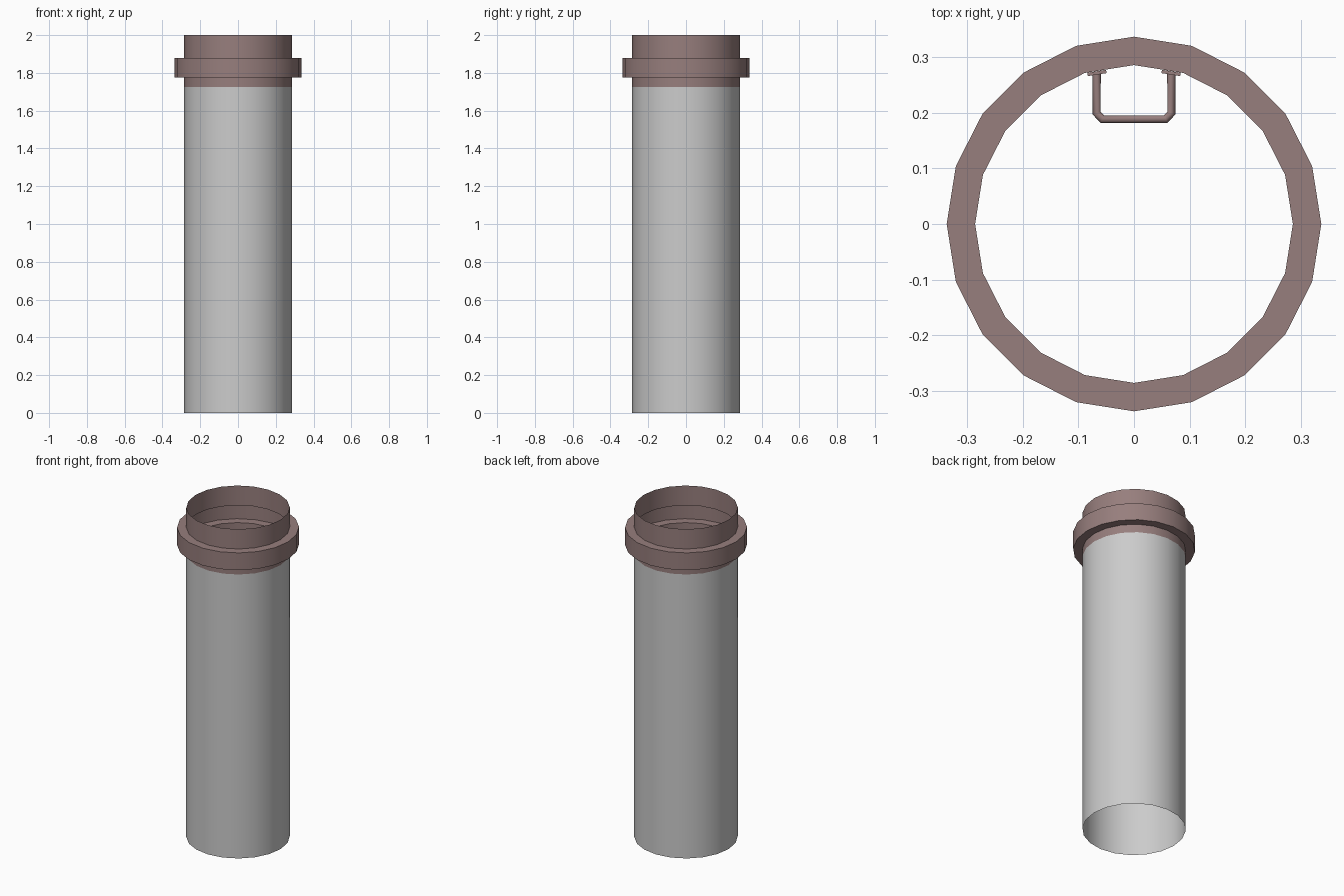
import bpy, bmesh, math
from mathutils import Matrix

SIDES = 20
RADIUS, COLLAR_RADIUS = 0.285, 0.336
RUNG_X = 0.067

cube = bpy.data.objects.get("Cube")
if cube:
    bpy.data.objects.remove(cube, do_unlink=True)


def make_material(name, color):
    mat = bpy.data.materials.new(name)
    mat.use_nodes = True
    mat.diffuse_color = color
    mat.node_tree.nodes["Principled BSDF"].inputs["Base Color"].default_value = color
    return mat


def add_object(name, data, mat=None):
    obj = bpy.data.objects.new(name, data)
    bpy.context.collection.objects.link(obj)
    if mat:
        data.materials.append(mat)
    return obj


def select_only(obj):
    bpy.ops.object.select_all(action='DESELECT')
    obj.select_set(True)
    bpy.context.view_layer.objects.active = obj


def lathe(name, profile, mat):
    """Open shell turned around z from (radius, height) points, bottom to top."""
    bm = bmesh.new()
    rings = []
    for r, z in profile:
        angles = [math.tau * i / SIDES for i in range(SIDES)]
        rings.append([bm.verts.new((r * math.cos(a), r * math.sin(a), z)) for a in angles])
    for low, high in zip(rings, rings[1:]):
        for i in range(SIDES):
            j = (i + 1) % SIDES
            bm.faces.new((low[i], low[j], high[j], high[i]))
    mesh = bpy.data.meshes.new(name)
    bm.to_mesh(mesh)
    bm.free()
    obj = add_object(name, mesh, mat)
    select_only(obj)
    bpy.ops.object.shade_smooth_by_angle(angle=math.radians(30))
    return obj


grey = make_material("pale grey", (0.60, 0.60, 0.60, 1))
brown = make_material("dusty brown", (0.31, 0.21, 0.205, 1))

# Shaft wall and the hollow collar above it
lathe("shaft_wall", [(RADIUS, 0), (RADIUS, 1.725)], grey)
lathe("top_collar", [(RADIUS, 1.725), (RADIUS, 1.775), (COLLAR_RADIUS, 1.775),
                     (COLLAR_RADIUS, 1.88), (RADIUS, 1.88), (RADIUS, 2.0)], brown)

# Rung: a bent round bar with chamfered corners
curve = bpy.data.curves.new("rung", 'CURVE')
curve.dimensions = '3D'
curve.bevel_depth = 0.0075
curve.bevel_resolution = 2
half = [(RUNG_X, 0.272), (RUNG_X, 0.199), (RUNG_X - 0.01, 0.188)]
path = half + [(-x, y) for x, y in reversed(half)]
spline = curve.splines.new('POLY')
spline.points.add(len(path) - 1)
for point, (x, y) in zip(spline.points, path):
    point.co = (x, y, 0, 1)
rung = add_object("rung_1", curve, brown)
select_only(rung)
bpy.ops.object.convert(target='MESH')
rung = bpy.context.view_layer.objects.active
bpy.ops.object.shade_smooth_by_angle(angle=math.radians(50))

# Mounting plates: lie flat against the two rear wall facets
bm = bmesh.new()
facet = math.pi / SIDES
apothem = RADIUS * math.cos(facet)
along = (RUNG_X - apothem * math.sin(facet)) / math.cos(facet)
for side in (-1, 1):
    turn = Matrix.Rotation(-side * facet, 4, 'Z')
    place = Matrix.Translation((side * along, apothem - 0.0035, 0))
    size = Matrix.Diagonal((0.034, 0.006, 0.034, 1))
    bmesh.ops.create_cube(bm, size=1, matrix=turn @ place @ size)
plates_mesh = bpy.data.meshes.new("rung_plates")
bm.to_mesh(plates_mesh)
bm.free()
plates = add_object("rung_plates_1", plates_mesh, brown)

# Repeat rungs and plates up the shaft
for i in range(9):
    for source, name in ((rung, "rung"), (plates, "rung_plates")):
        obj = source if i == 0 else add_object(f"{name}_{i + 1}", source.data)
        obj.location.z = 0.10 + 0.195 * i
